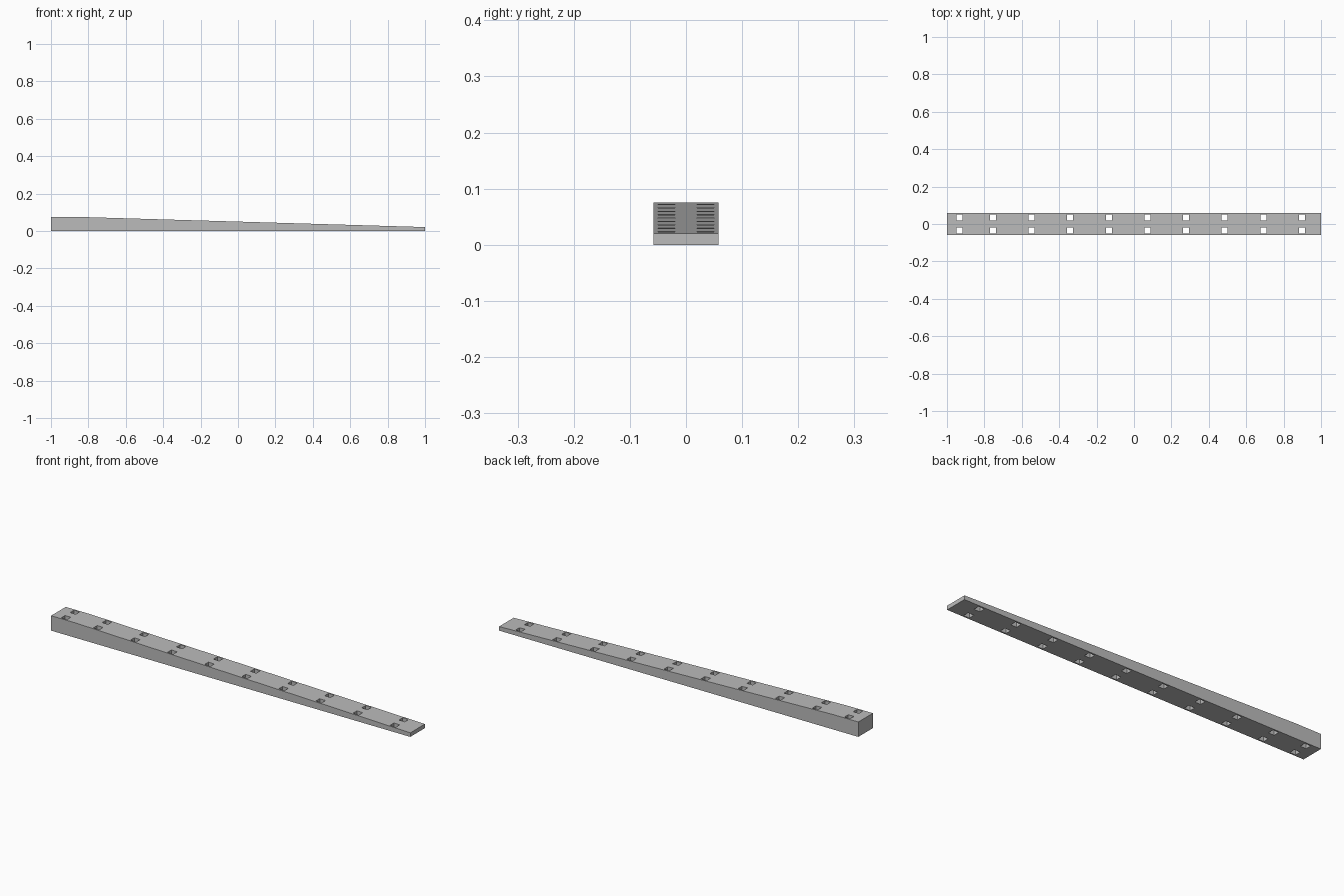
import bpy
import bmesh

if "Cube" in bpy.data.objects:
    bpy.data.objects.remove(bpy.data.objects["Cube"])

HALF_WIDTH = 0.058
HIGH, LOW, KINK = 0.075, 0.0205, -0.86
HOLE_X, HOLE_Y, ROW = 0.016, 0.0153, 0.035

# hole positions: one near the thick end, the rest evenly pitched
holes = [-0.933] + [-0.754 + 0.2065 * i for i in range(9)]


def top_height(x):
    """Short level section, then a straight taper to the thin end."""
    t = max(0.0, (x - KINK) / (1 - KINK))
    return HIGH + (LOW - HIGH) * t


# grid lines along the length and across the width
xs = sorted([-1, KINK, 1] + [h + s * HOLE_X for h in holes for s in (-1, 1)])
ys = sorted([-HALF_WIDTH, HALF_WIDTH]
            + [r + s * HOLE_Y for r in (-ROW, ROW) for s in (-1, 1)])


def is_hole(x, y):
    return (any(abs(x - h) < HOLE_X for h in holes)
            and abs(abs(y) - ROW) < HOLE_Y)


# underside sheet with the square holes left open
bm = bmesh.new()
grid = [[bm.verts.new((x, y, 0)) for y in ys] for x in xs]
for i in range(len(xs) - 1):
    for j in range(len(ys) - 1):
        if not is_hole((xs[i] + xs[i + 1]) / 2, (ys[j] + ys[j + 1]) / 2):
            bm.faces.new((grid[i][j], grid[i + 1][j],
                          grid[i + 1][j + 1], grid[i][j + 1]))

# raise to the tapered top, which also forms the sides and hole walls
result = bmesh.ops.extrude_face_region(bm, geom=bm.faces[:], use_keep_orig=True)
for v in result["geom"]:
    if isinstance(v, bmesh.types.BMVert):
        v.co.z = top_height(v.co.x)
bmesh.ops.recalc_face_normals(bm, faces=bm.faces[:])
# merge the flat grid cells into clean large faces
bmesh.ops.dissolve_limit(bm, angle_limit=0.001, verts=bm.verts[:], edges=bm.edges[:])

mesh = bpy.data.meshes.new("tapered_bar")
bm.to_mesh(mesh)
bm.free()
bar = bpy.data.objects.new("tapered_bar", mesh)
bpy.context.collection.objects.link(bar)

grey = bpy.data.materials.new("light_grey")
grey.diffuse_color = (0.5, 0.5, 0.5, 1)
grey.use_nodes = True
grey.node_tree.nodes["Principled BSDF"].inputs["Base Color"].default_value = grey.diffuse_color
mesh.materials.append(grey)
